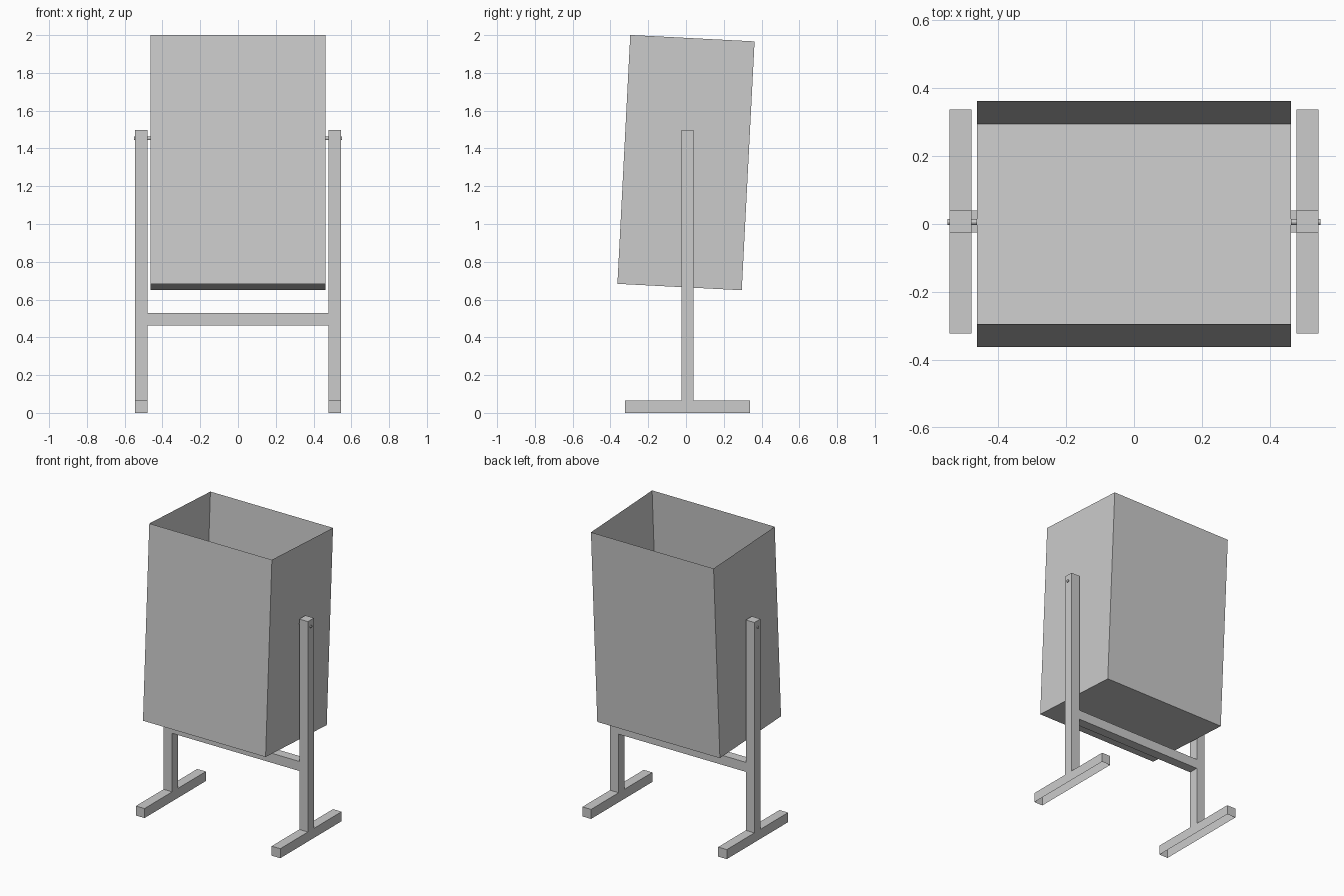
import bpy, bmesh
from math import radians, pi
from mathutils import Matrix, Vector

if "Cube" in bpy.data.objects:
    bpy.data.objects.remove(bpy.data.objects["Cube"])

YC = 0.008          # centre of the stand in y
B = 0.0325          # half the beam thickness


def make_object(name, bm):
    bmesh.ops.recalc_face_normals(bm, faces=bm.faces)
    mesh = bpy.data.meshes.new(name)
    bm.to_mesh(mesh)
    bm.free()
    ob = bpy.data.objects.new(name, mesh)
    bpy.context.collection.objects.link(ob)
    return ob


def box(name, size, centre, open_dirs, tilt=0.0):
    """Thin-walled box with the faces pointing along open_dirs left out."""
    bm = bmesh.new()
    bmesh.ops.create_cube(bm, size=1)
    bm.normal_update()
    gone = [f for f in bm.faces
            if any(f.normal.dot(Vector(d)) > 0.9 for d in open_dirs)]
    bmesh.ops.delete(bm, geom=gone, context='FACES')
    m = (Matrix.Translation(centre) @ Matrix.Rotation(tilt, 4, 'X')
         @ Matrix.Diagonal((*size, 1)))
    bm.transform(m)
    ob = make_object(name, bm)
    return ob


def stand_side(name, side):
    """Foot and post as one inverted T profile, open underneath."""
    t, half, top = 2 * B, 0.33, 1.498
    profile = [(-half, 0), (half, 0), (half, t), (B, t),
               (B, top), (-B, top), (-B, t), (-half, t)]
    bm = bmesh.new()
    x = side * 0.5115 - B
    face = bm.faces.new([bm.verts.new((x, YC + y, z)) for y, z in profile])
    ext = bmesh.ops.extrude_face_region(bm, geom=[face], use_keep_orig=True)
    verts = [g for g in ext['geom'] if isinstance(g, bmesh.types.BMVert)]
    bmesh.ops.translate(bm, verts=verts, vec=(t, 0, 0))
    bmesh.ops.recalc_face_normals(bm, faces=bm.faces)
    bottom = [f for f in bm.faces if all(v.co.z < 1e-4 for v in f.verts)]
    bmesh.ops.delete(bm, geom=bottom, context='FACES')
    return make_object(name, bm)


def pivot_pin(name, side):
    bm = bmesh.new()
    bmesh.ops.create_cone(bm, cap_ends=True, segments=12, radius1=0.009,
                          radius2=0.009, depth=0.088)
    bm.transform(Matrix.Translation((side * 0.506, 0.006, 1.453))
                 @ Matrix.Rotation(pi / 2, 4, 'Y'))
    return make_object(name, bm)


# Tilted open-topped bin, single-skin walls
bin_body = box("bin_body", (0.924, 0.659, 1.319), (0, 0, 1.325),
               [(0, 0, 1)], radians(-2.95))

# Cross beam between the posts
box("cross_beam", (0.958, 2 * B, 2 * B), (0, YC, 0.496),
    [(1, 0, 0), (-1, 0, 0)])

# Posts with feet, and pivot pins, on both sides
for label, side in (("left", -1), ("right", 1)):
    stand_side(label + "_post_and_foot", side)
    pivot_pin(label + "_pivot_pin", side)
